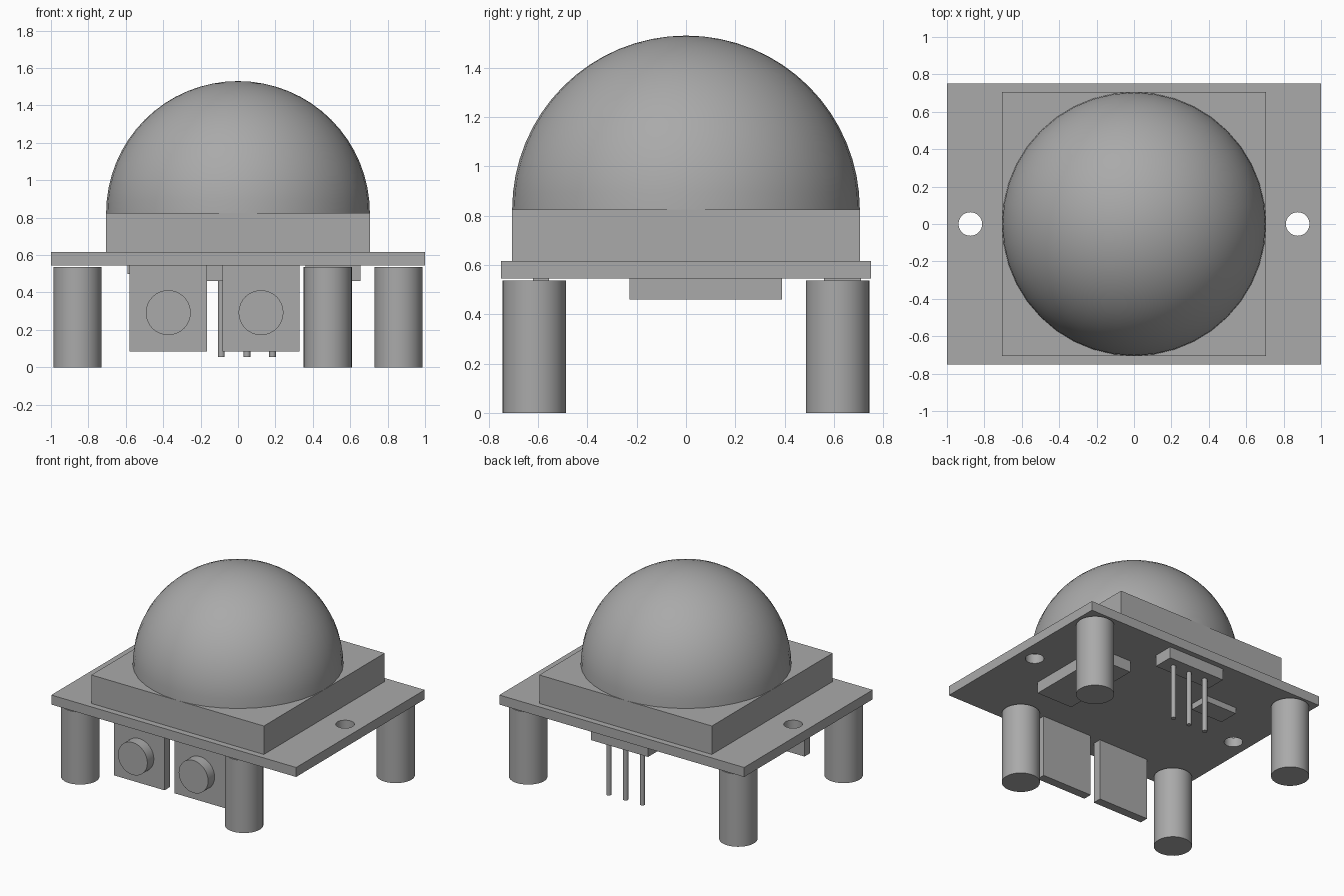
import bpy
import bmesh
from math import radians
from mathutils import Matrix, Vector

cube = bpy.data.objects.get("Cube")
if cube:
    bpy.data.objects.remove(cube, do_unlink=True)

grey = bpy.data.materials.new("plain grey")
grey.use_nodes = True
COLOUR = (0.4, 0.4, 0.4, 1)
grey.diffuse_color = COLOUR
grey.node_tree.nodes["Principled BSDF"].inputs["Base Color"].default_value = COLOUR


def finish(name, bm, smooth=False):
    mesh = bpy.data.meshes.new(name)
    bm.to_mesh(mesh)
    bm.free()
    mesh.materials.append(grey)
    obj = bpy.data.objects.new(name, mesh)
    bpy.context.collection.objects.link(obj)
    if smooth:
        bpy.ops.object.select_all(action='DESELECT')
        obj.select_set(True)
        bpy.context.view_layer.objects.active = obj
        bpy.ops.object.shade_smooth_by_angle(angle=radians(35))
    return obj


def box(name, x, y, z):
    """Box from (low, high) pairs on each axis."""
    spans = (x, y, z)
    centre = Vector([(a + b) / 2 for a, b in spans])
    size = [b - a for a, b in spans]
    bm = bmesh.new()
    bmesh.ops.create_cube(bm, size=1, matrix=Matrix.Translation(centre) @ Matrix.Diagonal((*size, 1)))
    return finish(name, bm)


def cylinder(name, centre, radius, depth, along_y=False, sides=32):
    turn = Matrix.Rotation(radians(90), 4, 'X') if along_y else Matrix()
    bm = bmesh.new()
    bmesh.ops.create_cone(bm, cap_ends=True, segments=sides, radius1=radius, radius2=radius,
                          depth=depth, matrix=Matrix.Translation(centre) @ turn)
    return finish(name, bm, smooth=True)


BOARD_BOTTOM, BOARD_TOP, LENS_BASE = 0.545, 0.615, 0.825

# Circuit board with two mounting holes
board = box("circuit_board", (-1, 1), (-0.75, 0.75), (BOARD_BOTTOM, BOARD_TOP))
for side, x in (("right", -0.875), ("left", 0.875)):
    cutter = cylinder("hole_cutter_" + side, (x, 0, 0.58), 0.063, 0.3)
    cutter.hide_render = True
    cutter.hide_set(True)
    cut = board.modifiers.new("mounting_hole_" + side, 'BOOLEAN')
    cut.operation = 'DIFFERENCE'
    cut.solver = 'EXACT'
    cut.object = cutter

# Apply the holes, then drop the cutters
bpy.context.view_layer.update()
cut_mesh = bpy.data.meshes.new_from_object(board.evaluated_get(bpy.context.evaluated_depsgraph_get()))
board.modifiers.clear()
board.data = cut_mesh
for side in ("right", "left"):
    bpy.data.objects.remove(bpy.data.objects["hole_cutter_" + side], do_unlink=True)

# Square lens base and domed lens
R = 0.705
box("lens_base", (-R, R), (-R, R), (BOARD_TOP, LENS_BASE))
bm = bmesh.new()
bmesh.ops.create_uvsphere(bm, u_segments=40, v_segments=32, radius=R)
bmesh.ops.delete(bm, geom=[v for v in bm.verts if v.co.z < -0.001], context='VERTS')
bmesh.ops.translate(bm, verts=bm.verts, vec=(0, 0, LENS_BASE))
finish("lens_dome", bm, smooth=True)

# Four standing posts, just short of the board
for name, x, y in (("front_right_post", -0.858, -0.615), ("front_left_post", 0.48, -0.615),
                   ("back_right_post", -0.858, 0.615), ("back_left_post", 0.858, 0.615)):
    cylinder(name, (x, y, 0.268), 0.129, 0.536)

# Two adjusters hanging below the front edge, each with a round knob
for side, x in (("right", -0.373), ("left", 0.123)):
    box("adjuster_plate_" + side, (x - 0.207, x + 0.207), (-0.62, -0.555), (0.085, BOARD_BOTTOM))
    cylinder("adjuster_knob_" + side, (x, -0.658, 0.292), 0.12, 0.076, along_y=True)

# Pin header at the back
box("pin_header", (-0.187, 0.277), (0.56, 0.71), (0.46, BOARD_BOTTOM))
for i in range(3):
    cylinder(f"header_pin_{i + 1}", (0.048 + (i - 1) * 0.137, 0.635, 0.26), 0.018, 0.41, sides=16)

# Chips under the board
box("large_chip", (0.36, 0.655), (-0.23, 0.39), (0.46, BOARD_BOTTOM))
box("small_chip", (-0.59, -0.33), (0.215, 0.365), (0.5, BOARD_BOTTOM))
